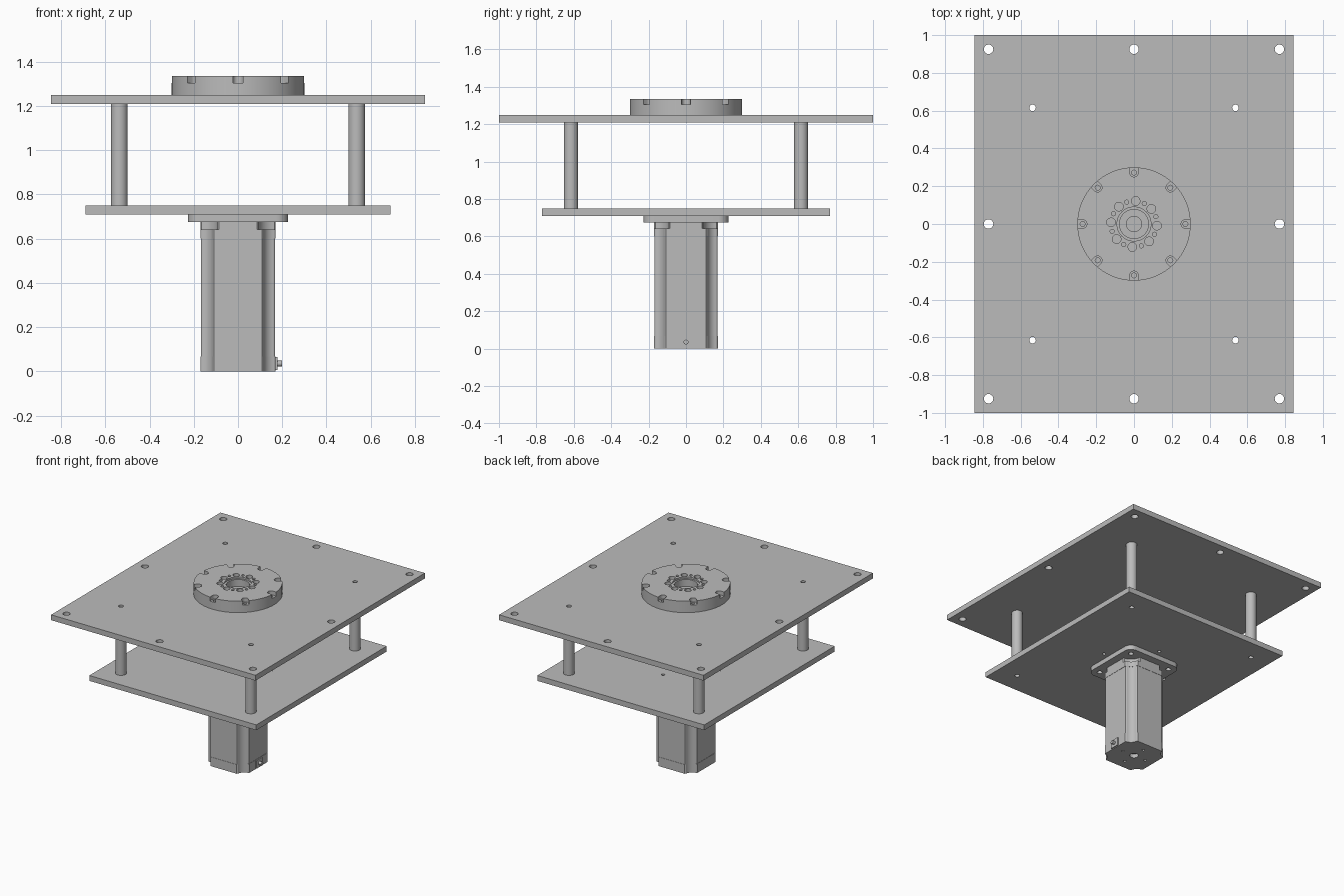
import bpy, bmesh
from math import cos, sin, pi, radians

cube = bpy.data.objects.get("Cube")
if cube:
    bpy.data.objects.remove(cube, do_unlink=True)

grey = bpy.data.materials.new("plain grey metal")
grey.use_nodes = True
GREY = (0.5, 0.5, 0.5, 1)
grey.diffuse_color = GREY
grey.node_tree.nodes["Principled BSDF"].inputs["Base Color"].default_value = GREY


def circle(x, y, r, n=32):
    return [(x + r * cos(2 * pi * i / n), y + r * sin(2 * pi * i / n)) for i in range(n)]


def rect(hx, hy):
    return [(hx, -hy), (hx, hy), (-hx, hy), (-hx, -hy)]


def four_corners(corner):
    """Repeat the points of one corner around the axis."""
    pts = []
    for _ in range(4):
        pts += corner
        corner = [(-y, x) for x, y in corner]
    return pts


def rounded_square(h, r, n=8):
    c = h - r
    return four_corners([(c + r * cos(pi / 2 * i / n), c + r * sin(pi / 2 * i / n))
                         for i in range(n + 1)])


def notched_square(h, r, n=10):
    """Square with a concave scallop at each corner."""
    arc = [(h + r * cos(1.5 * pi - pi / 2 * i / n), h + r * sin(1.5 * pi - pi / 2 * i / n))
           for i in range(n + 1)]
    lip = 0.006
    arc[0] = (h - lip, h - r)
    arc[-1] = (h - r, h - lip)
    return four_corners([(h, h - r - lip)] + arc + [(h - r - lip, h)])


def prisms(name, parts):
    """One object from (outline, z0, z1) prisms."""
    bm = bmesh.new()
    for outline, z0, z1 in parts:
        low = [bm.verts.new((x, y, z0)) for x, y in outline]
        high = [bm.verts.new((x, y, z1)) for x, y in outline]
        bm.faces.new(low[::-1])
        bm.faces.new(high)
        n = len(low)
        for i in range(n):
            j = (i + 1) % n
            bm.faces.new((low[i], low[j], high[j], high[i]))
    mesh = bpy.data.meshes.new(name)
    bm.to_mesh(mesh)
    bm.free()
    mesh.materials.append(grey)
    obj = bpy.data.objects.new(name, mesh)
    bpy.context.collection.objects.link(obj)
    return obj


def cut(obj, parts):
    """Subtract disjoint prisms from the object."""
    cutter = prisms("cutter", parts)
    mod = obj.modifiers.new("cut", "BOOLEAN")
    mod.operation, mod.solver, mod.object = "DIFFERENCE", "EXACT", cutter
    bpy.context.view_layer.update()
    deps = bpy.context.evaluated_depsgraph_get()
    mesh = bpy.data.meshes.new_from_object(obj.evaluated_get(deps))
    obj.modifiers.clear()
    obj.data = mesh
    bpy.data.objects.remove(cutter, do_unlink=True)


def smooth(obj):
    bpy.ops.object.select_all(action="DESELECT")
    obj.select_set(True)
    bpy.context.view_layer.objects.active = obj
    bpy.ops.object.shade_smooth_by_angle(angle=radians(30))


def polar(r, deg):
    return r * cos(radians(deg)), r * sin(radians(deg))


POSTS = [(x, y) for x in (-0.537, 0.537) for y in (-0.615, 0.615)]
BOLT = 0.017
made = []

# Top plate with mounting holes around the rim
top = prisms("top_plate", [(rect(0.845, 1.0), 1.21, 1.25)])
rim = [(x, y) for x in (-0.77, 0, 0.77) for y in (-0.925, 0, 0.925) if x or y]
cut(top, [(circle(x, y, 0.025), 1.1, 1.4) for x, y in rim]
    + [(circle(x, y, BOLT), 1.1, 1.4) for x, y in POSTS]
    + [(circle(0, 0, 0.04), 1.1, 1.4)])
made.append(top)

# Lower plate
lower = prisms("lower_plate", [(rect(0.69, 0.77), 0.71, 0.75)])
cut(lower, [(circle(x, y, BOLT), 0.6, 0.9) for x, y in POSTS]
    + [(circle(x, y, 0.012), 0.6, 0.9) for x, y in ((0.27, 0), (0, 0.27), (-0.27, 0))])
made.append(lower)

# Hollow spacer posts
for i, (x, y) in enumerate(POSTS):
    post = prisms(f"spacer_post_{i + 1}", [(circle(x, y, 0.038), 0.75, 1.21)])
    cut(post, [(circle(x, y, BOLT), 0.7, 1.3)])
    made.append(post)

# Round flange: edge screw slots, bolt circle and stepped bore
flange = prisms("round_flange", [(circle(0, 0, 0.30, 96), 1.25, 1.335)])
slots, screws, bolts = [], [], []
for i in range(8):
    a = 45 * i
    cx, cy = polar(0.272, a)
    ux, uy = polar(1, a)
    w = 0.023
    arc = [(cx + w * cos(radians(a + t)), cy + w * sin(radians(a + t)))
           for t in range(90, 271, 20)]
    arc += [(cx + ux * 0.06 + uy * w, cy + uy * 0.06 - ux * w),
            (cx + ux * 0.06 - uy * w, cy + uy * 0.06 + ux * w)]
    slots.append((arc, 1.305, 1.4))
    screws.append((circle(cx, cy, 0.013, 20), 1.265, 1.32))
    bolts.append((circle(*polar(0.122, a - 4), 0.023, 24), 1.29, 1.4))
    bolts.append((circle(*polar(0.122, a + 18.5), 0.011, 16), 1.30, 1.4))
cut(flange, slots + bolts + [(circle(0, 0, 0.09, 48), 1.322, 1.4)])
cut(flange, screws + [(circle(0, 0, 0.077, 48), 1.27, 1.4)])
cut(flange, [(circle(0, 0, 0.04), 1.2, 1.4)])
made.append(flange)

# Motor mount under the lower plate
mount = prisms("motor_mount", [(rounded_square(0.227, 0.055), 0.675, 0.71)])
cut(mount, [(circle(x, y, 0.018, 24), 0.66, 0.70)
            for x in (-0.168, 0.168) for y in (-0.168, 0.168)])
made.append(mount)

# Motor: rear cap, long body, front cap and screw relief
rear = prisms("motor_rear_cap", [(notched_square(0.17, 0.056), 0.0, 0.068)])
cut(rear, [(circle(0, 0, 0.03), -0.1, 0.03)]
    + [(circle(*polar(0.1, 90 * i), 0.01, 16), -0.1, 0.02) for i in range(4)])
made.append(rear)
made.append(prisms("motor_body", [(notched_square(0.168, 0.054), 0.068, 0.602)]))
made.append(prisms("motor_front_cap", [(notched_square(0.17, 0.056), 0.602, 0.642)]))
made.append(prisms("motor_screw_relief", [(notched_square(0.17, 0.078), 0.642, 0.675)]))

# Cable outlet on the rear cap
outlet = prisms("cable_outlet", [(rect(0.03, 0.034), 0.0, 0.01)])
cable = prisms("cable_stub", [(circle(0, 0, 0.013, 20), 0.0, 0.032)])
for obj in (outlet, cable):
    obj.rotation_euler = (0, pi / 2, 0)
    obj.location = (0.168, 0, 0.035)
    made.append(obj)

for obj in made:
    smooth(obj)
